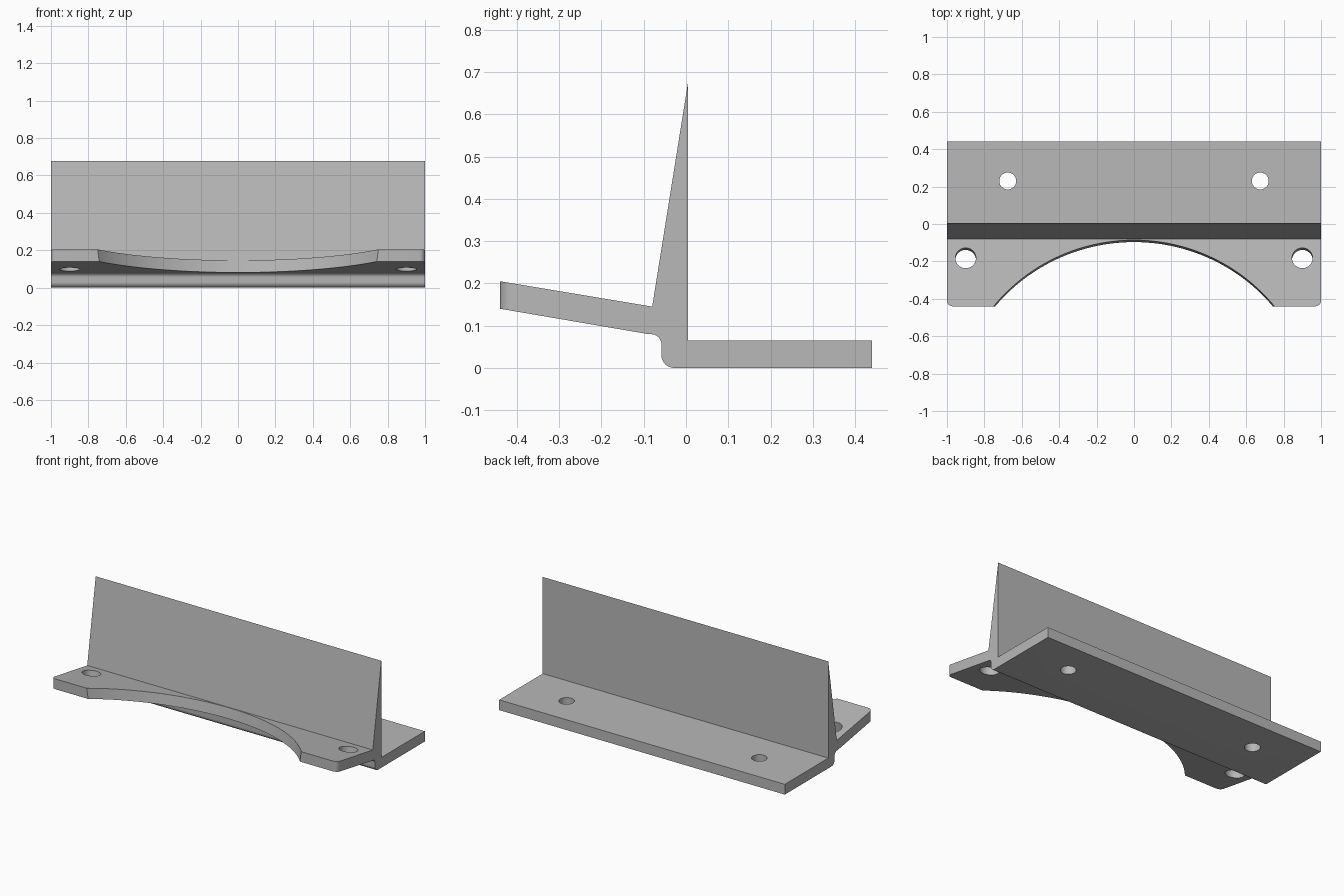
import bpy
import bmesh
from math import radians, sin, cos, atan2
from mathutils import Vector, Matrix

if "Cube" in bpy.data.objects:
    bpy.data.objects.remove(bpy.data.objects["Cube"], do_unlink=True)

DEPTH = 0.44                               # half depth of the bracket
SLOPE = atan2(0.06, 0.36)                  # tilt of the front flange
NORMAL = Vector((0, sin(SLOPE), cos(SLOPE)))

grey = bpy.data.materials.new("plain grey")
grey.use_nodes = True
grey.diffuse_color = (0.48, 0.48, 0.48, 1)
grey.node_tree.nodes["Principled BSDF"].inputs["Base Color"].default_value = grey.diffuse_color


def arc(y, z, r, start, end, steps=8):
    angles = [radians(start + (end - start) * i / steps) for i in range(steps + 1)]
    return [(y + r * cos(a), z + r * sin(a)) for a in angles]


def flange_top(y):
    return 0.145 - (y + 0.08) / 6


def add_cutter(name, centre, axis, radius, low, high, sides):
    """Cylinder along the axis, from low to high relative to the centre."""
    bm = bmesh.new()
    turn = axis.to_track_quat("Z", "Y").to_matrix().to_4x4()
    place = Matrix.Translation(Vector(centre) + axis * (low + high) / 2) @ turn
    bmesh.ops.create_cone(bm, cap_ends=True, segments=sides, radius1=radius,
                          radius2=radius, depth=high - low, matrix=place)
    mesh = bpy.data.meshes.new(name)
    bm.to_mesh(mesh)
    bm.free()
    ob = bpy.data.objects.new(name, mesh)
    bpy.context.collection.objects.link(ob)
    ob.hide_render = True
    return ob


# Cross-section: base plate, tapered upright, sloping flange, rounded heel
section = [(DEPTH, 0), (DEPTH, 0.065), (0.005, 0.065), (0.005, 0.677),
           (-0.08, 0.145), (-DEPTH, 0.205), (-DEPTH, 0.14)]
section += arc(-0.083, 0.055, 0.025, 99.5, 0)
section += arc(-0.028, 0.03, 0.03, 180, 270)

bm = bmesh.new()
end = bm.faces.new([bm.verts.new((-1, y, z)) for y, z in section])
new = bmesh.ops.extrude_face_region(bm, geom=[end], use_keep_orig=True)["geom"]
bmesh.ops.translate(bm, vec=(2, 0, 0), verts=[v for v in new if isinstance(v, bmesh.types.BMVert)])
bmesh.ops.recalc_face_normals(bm, faces=bm.faces)

# Rounded outer corners of the front flange
corners = [e for e in bm.edges
           if all(v.co.y < -DEPTH + 0.001 for v in e.verts)
           and abs(e.verts[0].co.x - e.verts[1].co.x) < 0.001]
bmesh.ops.bevel(bm, geom=corners, offset=0.03, segments=6, profile=0.5, affect="EDGES")
bmesh.ops.recalc_face_normals(bm, faces=bm.faces)

mesh = bpy.data.meshes.new("bracket")
bm.to_mesh(mesh)
bm.free()
mesh.materials.append(grey)
bracket = bpy.data.objects.new("bracket", mesh)
bpy.context.collection.objects.link(bracket)

# Large curved cut-out, square to the sloping flange
RADIUS = 0.965
apex = Vector((0, -0.086, flange_top(-0.086)))
along = Vector((0, -cos(SLOPE), sin(SLOPE)))
cutters = [add_cutter("arch_cutter", apex + along * RADIUS, NORMAL, RADIUS, -0.1, 0.02, 160)]

# Bolt holes, mirrored left and right
for side, sign in (("left", 1), ("right", -1)):
    cutters.append(add_cutter(side + "_front_hole_cutter", (sign * 0.9, -0.182, flange_top(-0.182)),
                              NORMAL, 0.055, -0.12, 0.05, 40))
    cutters.append(add_cutter(side + "_back_hole_cutter", (sign * 0.675, 0.23, 0),
                              Vector((0, 0, 1)), 0.045, -0.05, 0.12, 40))

bpy.ops.object.select_all(action="DESELECT")
bpy.context.view_layer.objects.active = bracket
bracket.select_set(True)
for cutter in cutters:
    cut = bracket.modifiers.new(cutter.name, "BOOLEAN")
    cut.operation = "DIFFERENCE"
    cut.solver = "EXACT"
    cut.object = cutter
    bpy.ops.object.modifier_apply(modifier=cut.name)
for cutter in cutters:
    bpy.data.objects.remove(cutter, do_unlink=True)

bpy.ops.object.shade_smooth_by_angle(angle=radians(30))
